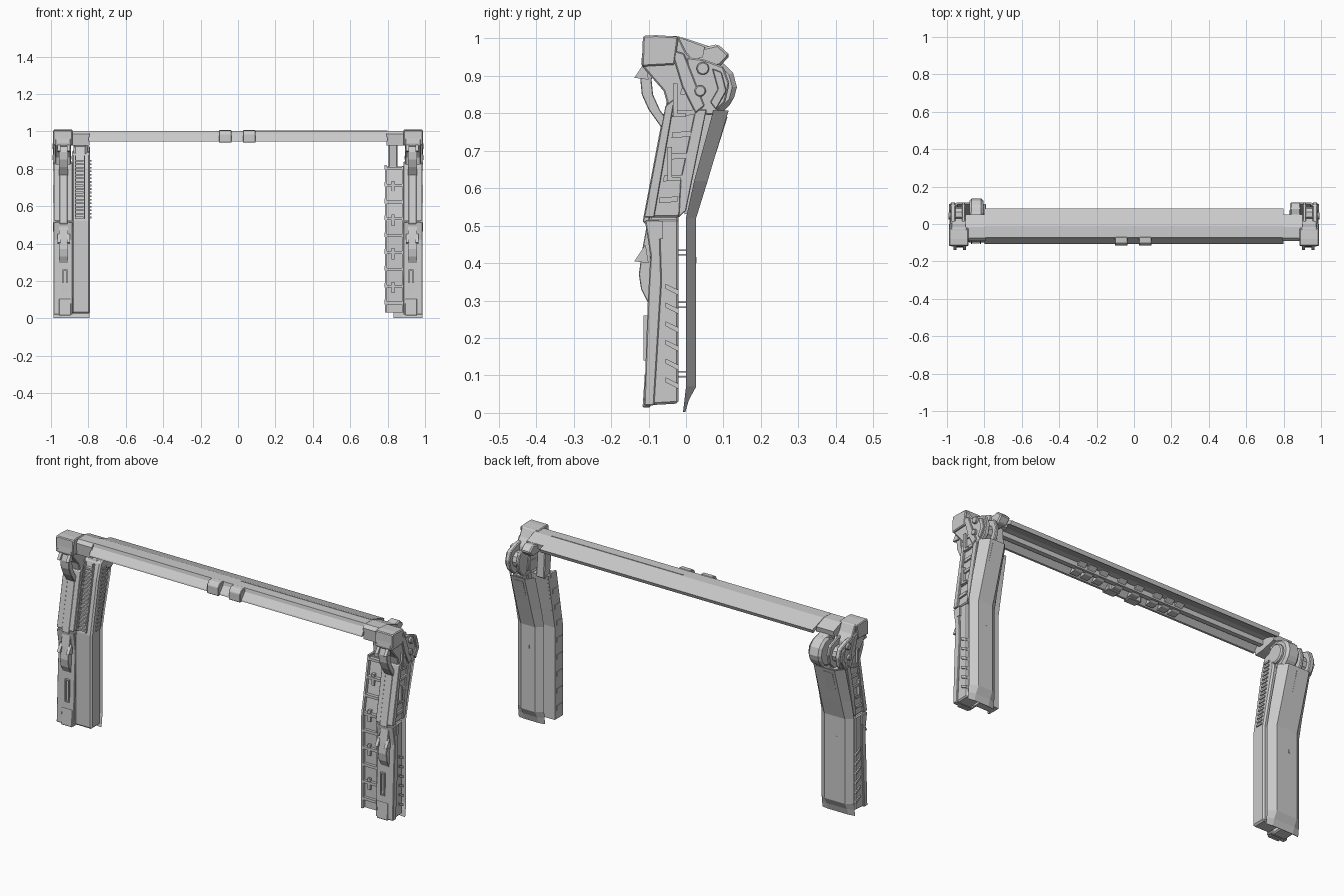
import bpy, bmesh, math


def finish(name, bm, bevel=0.0):
    bmesh.ops.recalc_face_normals(bm, faces=bm.faces)
    me = bpy.data.meshes.new(name)
    bm.to_mesh(me)
    bm.free()
    ob = bpy.data.objects.new(name, me)
    bpy.context.collection.objects.link(ob)
    if bevel:
        m = ob.modifiers.new("edge_bevel", 'BEVEL')
        m.width, m.segments, m.limit_method = bevel, 1, 'ANGLE'
    return ob


def loft(name, rings, bevel=0.0):
    """Skin a list of equal-length point rings and cap both ends."""
    bm = bmesh.new()
    vs = [[bm.verts.new(p) for p in r] for r in rings]
    n = len(rings[0])
    for a, b in zip(vs, vs[1:]):
        for i in range(n):
            j = (i + 1) % n
            bm.faces.new((a[i], a[j], b[j], b[i]))
    bm.faces.new(vs[0])
    bm.faces.new(vs[-1])
    return finish(name, bm, bevel)


def prism(name, pts, x0, x1, s=1, bevel=0.0):
    """Extrude a (y, z) profile along x; s mirrors to the other side."""
    return loft(name, [[(s * x, y, z) for y, z in pts] for x in (x0, x1)], bevel)


def box(name, x0, x1, y0, y1, z0, z1, s=1, bevel=0.0):
    return prism(name, [(y0, z0), (y1, z0), (y1, z1), (y0, z1)], x0, x1, s, bevel)


def disc(name, x0, x1, y, z, r, s=1, n=14, bevel=0.0):
    return prism(name, [(y + r * math.cos(2 * math.pi * i / n), z + r * math.sin(2 * math.pi * i / n))
                        for i in range(n)], x0, x1, s, bevel)


def strap(name, path, t, x0, x1, s):
    """Bent strip: path points at the front, thickness t towards the back."""
    return prism(name, path + [(y + t, z) for y, z in reversed(path)], x0, x1, s, 0.002)


# Top beam: open-bottomed shell sloping down to the back
prism("top_beam", [(-0.106, 0.945), (-0.104, 0.952), (-0.077, 0.985), (-0.073, 1.003), (-0.01, 1.003),
                   (0.083, 0.972), (0.075, 0.953), (0.068, 0.958), (0.0, 0.982), (-0.066, 0.982),
                   (-0.07, 0.972), (-0.095, 0.945)], -0.80, 0.80)
box("beam_inner_rail", -0.8, 0.8, -0.055, -0.03, 0.957, 0.985)
box("beam_top_seam", 0.03, 0.8, -0.022, -0.018, 1.0, 1.005)
for x in (-0.068, 0.06):
    prism("beam_front_block", [(-0.116, 0.94), (-0.116, 0.985), (-0.1, 1.004), (-0.07, 1.006),
                               (-0.07, 0.94)], x - 0.034, x + 0.034, 1, 0.003)
for s in (-1, 1):
    for x in (0.05, 0.16, 0.23, 0.29):
        prism("beam_under_bracket", [(-0.085, 0.946), (-0.05, 0.95), (-0.01, 0.982), (-0.065, 0.975)],
              x - 0.022, x + 0.022, s)
    # Shoulder that joins the beam to the leg head
    prism("beam_shoulder", [(-0.085, 0.925), (-0.09, 0.985), (-0.074, 1.002), (-0.015, 1.002),
                            (0.05, 0.978), (0.045, 0.95), (-0.03, 0.93)], 0.795, 0.9, s)

for s, side in ((-1, "left"), (1, "right")):
    # Front column, lower and upper halves
    prism(side + "_lower_column", [(-0.108, 0.02), (-0.02, 0.025), (-0.02, 0.518), (-0.105, 0.518),
                                   (-0.095, 0.43), (-0.1, 0.3)], 0.9, 0.98, s, 0.006)
    prism(side + "_column_side_plate", [(-0.112, 0.02), (-0.085, 0.02), (-0.065, 0.35), (-0.07, 0.515),
                                        (-0.11, 0.515), (-0.095, 0.42), (-0.102, 0.3)], 0.885, 0.987, s, 0.003)
    prism(side + "_upper_column", [(-0.105, 0.522), (-0.018, 0.522), (0.002, 0.6), (0.045, 0.81),
                                   (-0.05, 0.83)], 0.895, 0.975, s, 0.005)
    prism(side + "_upper_front_plate", [(-0.112, 0.522), (-0.085, 0.522), (-0.03, 0.84), (-0.055, 0.82)],
          0.885, 0.985, s, 0.002)
    prism(side + "_upper_back_plate", [(-0.02, 0.522), (0.0, 0.54), (0.055, 0.81), (0.025, 0.81),
                                       (-0.015, 0.62)], 0.89, 0.982, s, 0.002)
    # Head block at the top corner
    prism(side + "_head", [(-0.12, 0.93), (-0.112, 1.006), (-0.02, 1.006), (0.0, 0.965), (0.03, 0.93),
                           (0.035, 0.8), (-0.04, 0.79), (-0.06, 0.86), (-0.095, 0.9)], 0.893, 0.978, s, 0.004)
    prism(side + "_head_cap", [(-0.118, 0.925), (-0.115, 1.007), (-0.08, 1.009), (-0.02, 1.005),
                               (-0.03, 0.93)], 0.885, 0.988, s, 0.004)
    prism(side + "_head_arm", [(-0.04, 0.97), (-0.005, 0.96), (0.05, 0.82), (0.025, 0.8), (-0.01, 0.87)],
          0.9, 0.986, s, 0.003)
    # Outer hub: two irregular plates on a narrower core, with bolts
    hub = [(0.0, 0.95), (0.045, 0.945), (0.1, 0.925), (0.116, 0.88), (0.105, 0.83), (0.07, 0.795), (0.02, 0.8)]
    prism(side + "_outer_hub_plate", hub, 0.955, 0.98, s, 0.004)
    prism(side + "_inner_hub_plate", hub, 0.903, 0.92, s, 0.004)
    disc(side + "_hub_core", 0.91, 0.96, 0.05, 0.87, 0.042, s, 10)
    for y, z, r in ((0.045, 0.92, 0.018), (0.038, 0.86, 0.016)):
        disc(side + "_hub_bolt", 0.97, 0.992, y, z, r, s, 8, 0.003)
    prism(side + "_hub_guard", [(0.07, 0.92), (0.095, 0.91), (0.108, 0.86), (0.08, 0.81), (0.065, 0.83),
                                (0.085, 0.865)], 0.975, 0.988, s, 0.002)
    # Curved front straps with a barb above each
    strap(side + "_upper_strap", [(-0.105, 0.94), (-0.122, 0.89), (-0.118, 0.85), (-0.1, 0.81),
                                  (-0.068, 0.765)], 0.03, 0.908, 0.958, s)
    strap(side + "_lower_strap", [(-0.105, 0.5), (-0.118, 0.43), (-0.126, 0.37), (-0.12, 0.33),
                                  (-0.102, 0.295)], 0.03, 0.908, 0.958, s)
    for z in (0.9, 0.41):
        for x in (0.898, 0.95):
            prism(side + "_barb", [(-0.138, z - 0.005), (-0.108, z + 0.04), (-0.1, z - 0.01)],
                  x, x + 0.016, s)
    # Slot frame, front spine and foot plate
    for x in (0.912, 0.932):
        box(side + "_slot_rail", x, x + 0.006, -0.114, -0.095, 0.14, 0.26, s)
    for z in (0.14, 0.254):
        box(side + "_slot_end", 0.912, 0.938, -0.114, -0.095, z, z + 0.006, s)
    prism(side + "_front_spine", [(-0.116, 0.51), (-0.1, 0.5), (-0.045, 0.8), (-0.061, 0.8)],
          0.91, 0.955, s, 0.003)
    prism(side + "_foot_plate", [(-0.116, 0.015), (-0.095, 0.015), (-0.095, 0.11), (-0.11, 0.105)],
          0.893, 0.958, s, 0.003)
    # Side ribs up the column
    for i in range(6):
        z = 0.07 + i * 0.05
        prism(side + "_lower_side_rib", [(-0.055, z + 0.012), (-0.02, z - 0.006), (-0.02, z + 0.008),
                                         (-0.055, z + 0.025)], 0.887, 0.986, s)
    for i in range(6):
        z = 0.56 + i * 0.058
        y = -0.073 + i * 0.0115
        prism(side + "_upper_side_rib", [(y, z), (y + 0.05, z + 0.004), (y + 0.053, z + 0.018),
                                         (y + 0.003, z + 0.016)], 0.89, 0.984, s)
    for z0, y0 in ((0.62, -0.05), (0.79, -0.035)):
        box(side + "_side_latch", 0.965, 0.99, y0, y0 + 0.012, z0, z0 + 0.09, s)
        box(side + "_side_latch_foot", 0.965, 0.99, y0, y0 + 0.035, z0, z0 + 0.01, s)
    box(side + "_side_hook", 0.965, 0.989, -0.085, -0.062, 0.465, 0.512, s)

    # Back panel: bent, chamfered shell open to the front (narrower on the right leg)
    xi = 0.795 if s < 0 else 0.832
    rings = []
    for yi, yo, z in ((-0.008, -0.002, 0.002), (-0.004, 0.008, 0.035), (0.0, 0.027, 0.07),
                      (0.0, 0.027, 0.52), (0.022, 0.058, 0.62), (0.073, 0.114, 0.808)):
        d = min(0.007, (yo - yi) * 0.4)
        sec = ((xi, yi), (xi + 0.035, yo), (0.95, yo), (0.986, yi),
               (0.977, yi), (0.943, yo - d), (xi + 0.042, yo - d), (xi + 0.009, yi))
        rings.append([(s * x, y, z) for x, y in sec])
    loft(side + "_back_panel", rings)
    prism(side + "_upper_panel_skin", [(0.03, 0.545), (0.036, 0.555), (0.111, 0.79), (0.105, 0.79)],
          0.88, 0.935, s)
    prism(side + "_panel_brace", [(-0.005, 0.53), (0.02, 0.54), (0.085, 0.8), (0.05, 0.8)], 0.9, 0.94, s)
    box(side + "_panel_handle", 0.9, 0.91, 0.02, 0.0285, 0.40, 0.416, s)
    box(side + "_panel_rail", 0.88, 0.9, 0.0, 0.022, 0.07, 0.52, s)
    # Pins that link the column to the panel
    for z in (0.095, 0.28, 0.42):
        for dz in (0, 0.013):
            box(side + "_link_pin", 0.92, 0.935, -0.03, 0.022, z + dz, z + dz + 0.004, s)

# Left leg only: inner cover, ribbed strip and large inner hub
prism("left_inner_cover", [(-0.1, 0.025), (-0.02, 0.025), (-0.02, 0.52), (0.05, 0.81), (0.03, 0.9),
                           (-0.02, 0.88), (-0.045, 0.8), (-0.098, 0.52)], 0.79, 0.888, -1, 0.008)
for i in range(17):
    z = 0.535 + i * 0.019
    y = -0.1 + (z - 0.52) * 0.185
    box("left_front_rib", 0.825, 0.865, y - 0.007, y + 0.02, z, z + 0.009, -1)
    box("left_inner_rib", 0.784, 0.8, y + 0.03, y + 0.065, z, z + 0.009, -1)
for x in (0.818, 0.866):
    prism("left_rib_rail", [(-0.107, 0.53), (-0.09, 0.53), (-0.03, 0.87), (-0.045, 0.87)], x, x + 0.006, -1)
disc("left_inner_hub", 0.805, 0.88, 0.058, 0.87, 0.078, -1, 12, 0.012)
disc("left_inner_hub_face", 0.79, 0.82, 0.058, 0.87, 0.05, -1, 12, 0.006)
prism("left_hub_arm", [(-0.02, 0.97), (0.06, 0.95), (0.1, 0.9), (0.02, 0.86)], 0.815, 0.875, -1, 0.004)

# Right leg only: ladder cover beside the column, and the exposed strut above it
prism("right_ladder_cover", [(-0.075, 0.03), (-0.025, 0.03), (-0.025, 0.52), (0.03, 0.808),
                             (-0.022, 0.812), (-0.075, 0.52)], 0.795, 0.888)
for x in (0.787, 0.878):
    prism("right_ladder_rail", [(-0.092, 0.03), (-0.025, 0.03), (-0.025, 0.52), (0.03, 0.812),
                                (-0.04, 0.815), (-0.092, 0.52)], x, x + 0.01)
for i in range(9):
    z = 0.075 + i * 0.09
    y = -0.09 + max(0, z - 0.52) * 0.18
    box("right_ladder_rib", 0.79, 0.885, y, y + 0.03, z, z + 0.014)
    box("right_ladder_clip", 0.784, 0.795, y + 0.005, y + 0.05, z, z + 0.025)
    if i % 2:
        box("right_ladder_block", 0.82, 0.836, y + 0.003, y + 0.03, z - 0.03, z + 0.03)
prism("right_strut", [(-0.03, 0.95), (0.03, 0.95), (0.04, 0.8), (-0.01, 0.77)], 0.805, 0.852, 1, 0.004)
prism("right_strut_cap", [(0.02, 0.97), (0.085, 0.985), (0.118, 0.955), (0.09, 0.925), (0.02, 0.93)],
      0.835, 0.89, 1, 0.006)
